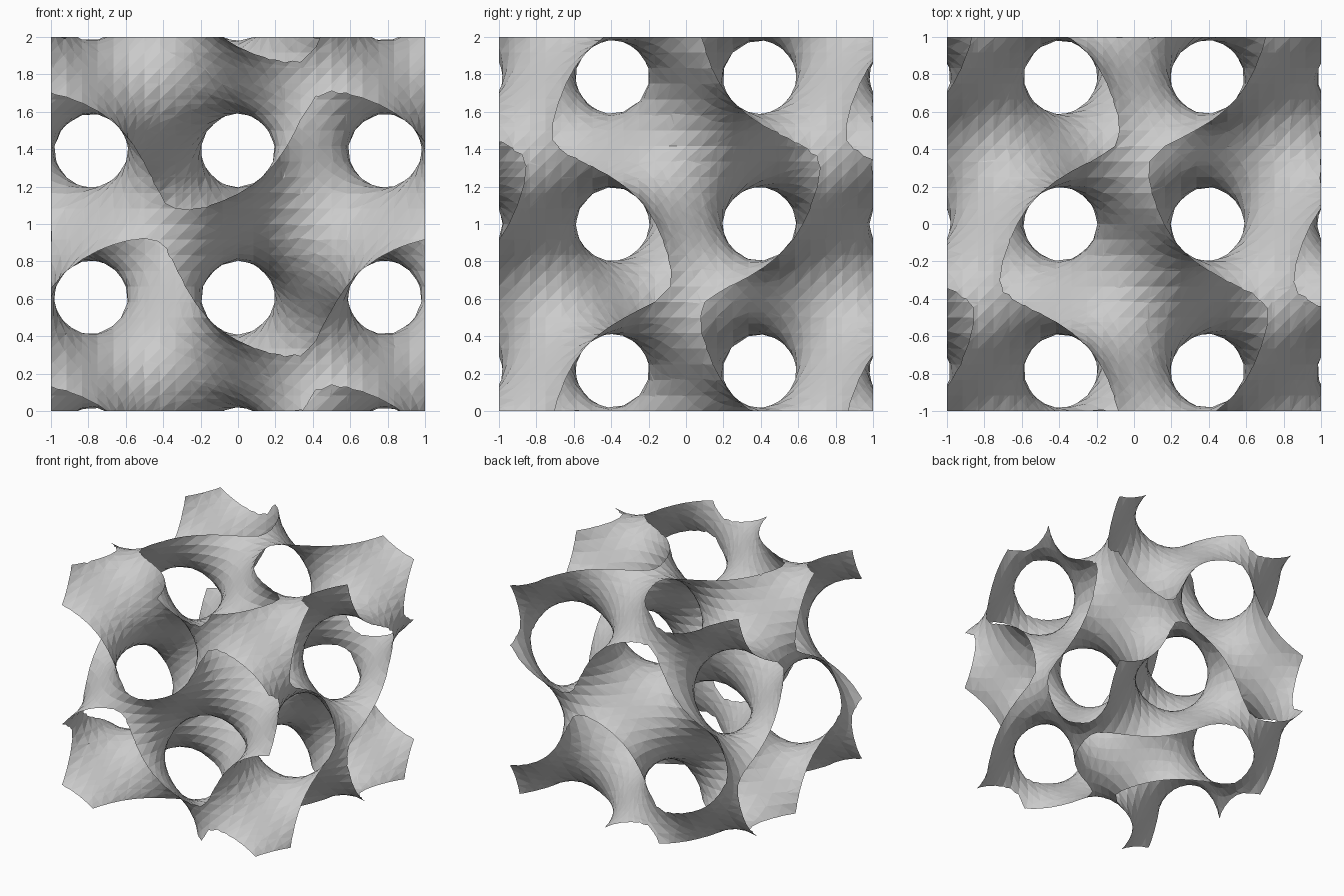
import bpy, bmesh
from math import sin, cos
from mathutils import Vector
from itertools import permutations

if "Cube" in bpy.data.objects:
    bpy.data.objects.remove(bpy.data.objects["Cube"])

N = 24           # grid cells per side
K = 4.0          # wave number: the cube spans -4..4 radians


def field(p):
    x, y, z = p * K
    return sin(x) * cos(y) - sin(y) * cos(z) + sin(z) * cos(x)


# Sample the gyroid field on a regular grid
pos, val = {}, {}
for i in range(N + 1):
    for j in range(N + 1):
        for k in range(N + 1):
            p = Vector((i, j, k)) * (2 / N) - Vector((1, 1, 1))
            pos[i, j, k] = p
            val[i, j, k] = field(p) + 1e-7

bm = bmesh.new()
crossings = {}


def crossing(a, b):
    """Shared vertex where the surface cuts grid edge a-b."""
    key = (min(a, b), max(a, b))
    if key not in crossings:
        a, b = key
        t = val[a] / (val[a] - val[b])
        crossings[key] = bm.verts.new(pos[a].lerp(pos[b], t))
    return crossings[key]


def add_face(verts, toward):
    """Face turned towards the given direction."""
    a, b, c = (v.co for v in verts[:3])
    if (b - a).cross(c - a).dot(toward) < 0:
        verts = verts[::-1]
    bm.faces.new(verts)


# Each cell splits into six tetrahedra along its diagonal
paths = []
for order in permutations(range(3)):
    c = [0, 0, 0]
    tet = [tuple(c)]
    for axis in order:
        c[axis] = 1
        tet.append(tuple(c))
    paths.append(tet)

for i in range(N):
    for j in range(N):
        for k in range(N):
            for tet in paths:
                pts = [(i + a, j + b, k + c) for a, b, c in tet]
                hi = [p for p in pts if val[p] > 0]
                lo = [p for p in pts if val[p] <= 0]
                if not hi or not lo:
                    continue
                mean = lambda s: sum((pos[p] for p in s), Vector()) / len(s)
                if len(hi) == 2:
                    loop = [(0, 0), (0, 1), (1, 1), (1, 0)]
                    verts = [crossing(hi[a], lo[b]) for a, b in loop]
                else:
                    verts = [crossing(a, b) for a in hi for b in lo]
                add_face(verts, mean(hi) - mean(lo))

# Merge sliver triangles, then stand the sheet on the ground
bmesh.ops.remove_doubles(bm, verts=bm.verts, dist=0.012)
bmesh.ops.triangulate(bm, faces=bm.faces)
bmesh.ops.translate(bm, verts=bm.verts, vec=(0, 0, 1))

mesh = bpy.data.meshes.new("gyroid_sheet")
bm.to_mesh(mesh)
bm.free()
sheet = bpy.data.objects.new("gyroid_sheet", mesh)
bpy.context.collection.objects.link(sheet)
